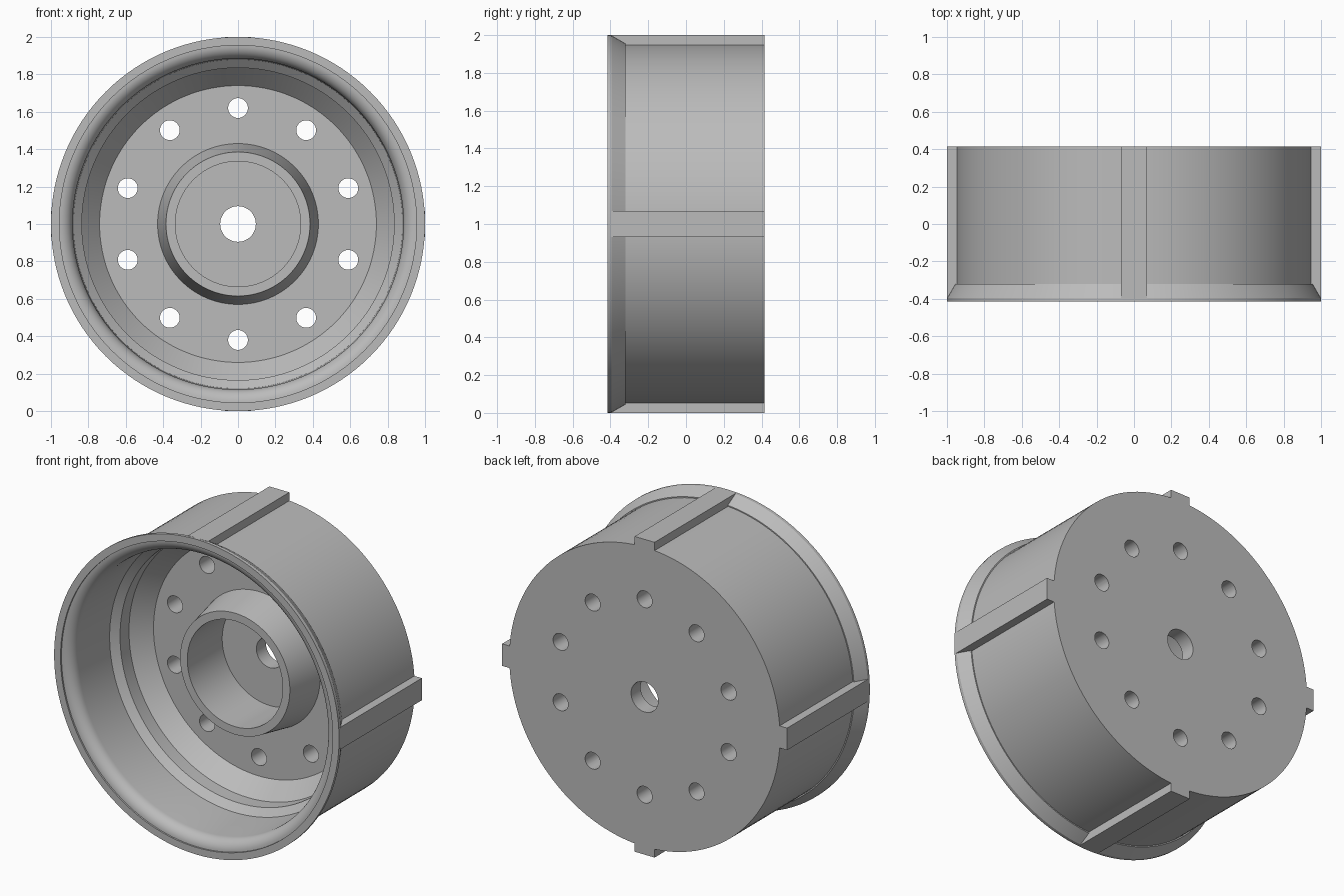
import bpy, bmesh
from math import sin, cos, pi, radians
from mathutils import Matrix, Vector

cube = bpy.data.objects.get("Cube")
if cube:
    bpy.data.objects.remove(cube, do_unlink=True)

metal = bpy.data.materials.new("Grey metal")
metal.use_nodes = True
GREY = (0.5, 0.5, 0.5, 1)
metal.diffuse_color = GREY
metal.node_tree.nodes["Principled BSDF"].inputs["Base Color"].default_value = GREY

FRONT, BACK = -0.415, 0.415
CENTRE = Vector((0, 0, 1))


def make_object(name, bm):
    bmesh.ops.recalc_face_normals(bm, faces=bm.faces)
    mesh = bpy.data.meshes.new(name)
    bm.to_mesh(mesh)
    bm.free()
    mesh.materials.append(metal)
    obj = bpy.data.objects.new(name, mesh)
    bpy.context.collection.objects.link(obj)
    return obj


def revolve(name, profile, steps=128):
    """Spin a closed (radius, y) outline around the wheel axle."""
    bm = bmesh.new()
    verts = [bm.verts.new((r, y, 1)) for r, y in profile]
    edges = [bm.edges.new((v, verts[i - 1])) for i, v in enumerate(verts)]
    bmesh.ops.spin(bm, geom=verts + edges, cent=CENTRE, axis=(0, 1, 0),
                   angle=2 * pi, steps=steps, use_merge=True)
    bmesh.ops.remove_doubles(bm, verts=bm.verts, dist=1e-4)
    return make_object(name, bm)


# Rim, dish and hub in one turned section
lip = [(0.955 - 0.07 * sin(a), -0.335 - 0.07 * cos(a))
       for a in (radians(d) for d in range(0, 91, 10))]
outer = [(0.095, BACK), (0.95, BACK), (0.95, -0.32), (0.957, -0.32),
         (1.0, -0.395), (1.0, FRONT), (0.955, FRONT)]
barrel = [(0.88, -0.03), (0.835, 0.01), (0.835, 0.1), (0.74, 0.21)]
hub = [(0.43, 0.21), (0.385, -0.03), (0.335, -0.03), (0.335, 0.32), (0.095, 0.32)]
wheel = revolve("wheel_rim", outer + lip + barrel + hub)

# Ring of ten bolt holes
bm = bmesh.new()
for i in range(10):
    a = pi / 2 + i * pi / 5
    place = Matrix.Translation((0.62 * cos(a), 0.3, 1 + 0.62 * sin(a)))
    bmesh.ops.create_cone(bm, cap_ends=True, segments=32, radius1=0.053,
                          radius2=0.053, depth=0.5,
                          matrix=place @ Matrix.Rotation(pi / 2, 4, 'X'))
cutter = make_object("bolt_hole_cutter", bm)
cutter.hide_render = True

cut = wheel.modifiers.new("Bolt holes", 'BOOLEAN')
cut.operation = 'DIFFERENCE'
cut.solver = 'EXACT'
cut.object = cutter
bpy.context.view_layer.objects.active = wheel
wheel.select_set(True)
bpy.ops.object.modifier_apply(modifier=cut.name)
bpy.data.objects.remove(cutter, do_unlink=True)
bpy.ops.object.shade_smooth_by_angle(angle=radians(20))

# Four drive ribs along the outside of the barrel
for i, side in enumerate(("top", "left", "bottom", "right")):
    bm = bmesh.new()
    bmesh.ops.create_cube(bm, size=1)
    bmesh.ops.scale(bm, vec=(0.14, BACK + 0.4, 0.055), verts=bm.verts)
    bmesh.ops.translate(bm, vec=(0, (BACK - 0.4) / 2, 0.9725), verts=bm.verts)
    bmesh.ops.rotate(bm, cent=(0, 0, 0), verts=bm.verts,
                     matrix=Matrix.Rotation(i * pi / 2, 3, 'Y'))
    bmesh.ops.translate(bm, vec=CENTRE, verts=bm.verts)
    make_object(side + "_rib", bm)
